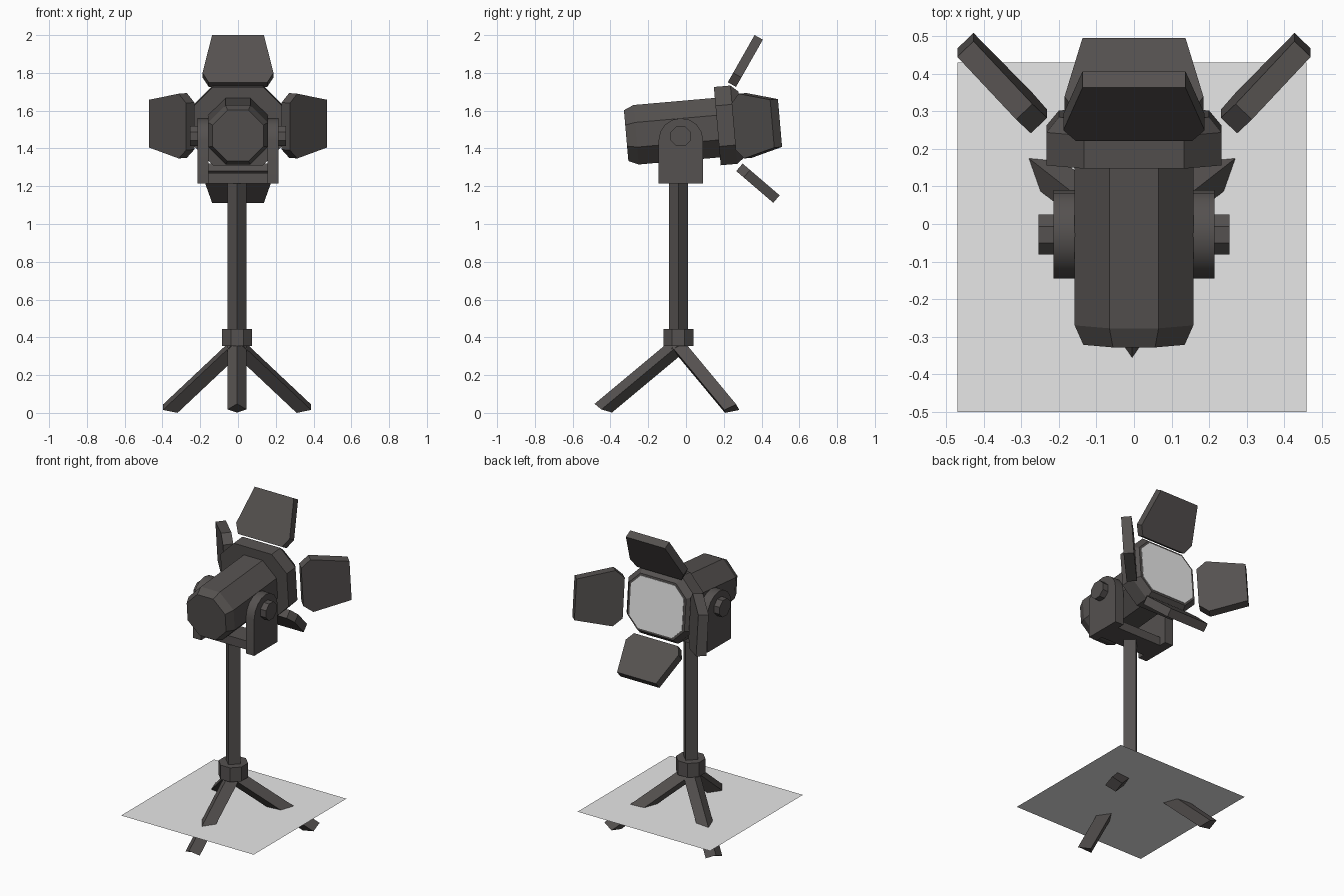
import bpy, bmesh, math
from mathutils import Vector, Matrix

if "Cube" in bpy.data.objects:
    bpy.data.objects.remove(bpy.data.objects["Cube"])


def material(name, rgb):
    m = bpy.data.materials.new(name)
    m.diffuse_color = (*rgb, 1)
    m.use_nodes = True
    m.node_tree.nodes["Principled BSDF"].inputs["Base Color"].default_value = m.diffuse_color
    return m


DARK = material("dark metal", (0.09, 0.082, 0.079))
LENS = material("lens grey", (0.8, 0.8, 0.8))
FLOOR = material("floor grey", (0.8, 0.8, 0.8))
CX, CY = -0.005, -0.04          # stand axis


def loft(name, loops, mat=DARK, matrix=Matrix()):
    """Skin a list of equal-length point loops and cap both ends."""
    bm = bmesh.new()
    rings = [[bm.verts.new(matrix @ Vector(p)) for p in loop] for loop in loops]
    n = len(rings[0])
    for a, b in zip(rings, rings[1:]):
        for i in range(n):
            j = (i + 1) % n
            bm.faces.new((a[i], a[j], b[j], b[i]))
    bm.faces.new(rings[0])
    if len(rings) > 1:
        bm.faces.new(rings[-1])
        bmesh.ops.recalc_face_normals(bm, faces=bm.faces)
    me = bpy.data.meshes.new(name)
    bm.to_mesh(me)
    bm.free()
    me.materials.append(mat)
    ob = bpy.data.objects.new(name, me)
    bpy.context.collection.objects.link(ob)
    return ob


def ngon(n, r, start=0.0):
    return [(r * math.cos(start + math.tau * i / n),
             r * math.sin(start + math.tau * i / n)) for i in range(n)]


def cut_rect(hx, hz, c):
    """Rectangle with cut corners."""
    return [(hx, hz - c), (hx - c, hz), (c - hx, hz), (-hx, hz - c),
            (-hx, c - hz), (c - hx, -hz), (hx - c, -hz), (hx, c - hz)]


R8 = 1 / math.cos(math.pi / 8)   # octagon apothem to radius

# Floor sheet
s = 0.465
loft("floor_sheet", [[(CX - s, CY - s + 0.005, 0.155), (CX + s, CY - s + 0.005, 0.155),
                      (CX + s, CY + s + 0.005, 0.155), (CX - s, CY + s + 0.005, 0.155)]], FLOOR)

# Pole and collar
loft("pole", [[(CX + x, CY + y, z) for x, y in ngon(4, 0.05)] for z in (0.37, 1.23)])
loft("pole_collar", [[(CX + x, CY + y, z) for x, y in ngon(8, 0.08 * R8, math.pi / 8)]
                     for z in (0.355, 0.445)])


# Tripod legs: diamond section, slanted foot
def leg(name, angle, top, bottom):
    mid = ((top[0] + bottom[0]) / 2 + 0.01, (top[1] + bottom[1]) / 2 - 0.007)
    end = [(top[0], 0, top[1]), (mid[0], 0.05, mid[1]),
           (bottom[0], 0, bottom[1]), (mid[0], -0.05, mid[1])]
    reach, rise = mid[0], 0.34
    start = [(x - reach, y, z + rise) for x, y, z in end]
    loft(name, [start, end], DARK,
         Matrix.Translation((CX, CY, 0)) @ Matrix.Rotation(math.radians(angle), 4, 'Z'))


leg("front_leg", -90, (0.444, 0.048), (0.352, 0.002))
leg("back_leg_right", 38, (0.497, 0.045), (0.40, 0.0))
leg("back_leg_left", 142, (0.497, 0.045), (0.40, 0.0))

# Yoke: crossbar, rounded arms, knobs
loft("yoke_crossbar", [[(x, -0.1, 1.215), (x, 0.045, 1.215), (x, 0.045, 1.27), (x, -0.1, 1.27)]
                       for x in (-0.17, 0.17)])
arc = [(-0.027 + 0.118 * math.cos(math.pi * i / 8), 1.445 + 0.115 * math.sin(math.pi * i / 8))
       for i in range(9)]
profile = [(-0.145, 1.215), (0.091, 1.215)] + arc
smooth = []
for side, label in ((-1, "left"), (1, "right")):
    smooth.append(loft("yoke_arm_" + label, [[(side * x, y, z) for y, z in profile]
                                             for x in (0.157, 0.215)]))
    loft("tilt_knob_" + label, [[(side * x, y - 0.028, z + 1.465)
                                 for y, z in ngon(8, 0.053 * R8, math.pi / 8)]
                                for x in (0.21, 0.254)])

# Lamp head, tilted up about the yoke
HEAD = Matrix.Translation((0, -0.03, 1.493)) @ Matrix.Rotation(math.radians(5), 4, 'X')


def head_part(name, sections, mat=DARK):
    loft(name, [[(x, v, w + lift) for x, w in loop] for v, lift, loop in sections], mat, HEAD)


head_part("lamp_body", [(-0.288, 0, ngon(8, 0.135 * R8, math.pi / 8)),
                        (-0.235, 0, ngon(8, 0.158 * R8, math.pi / 8)),
                        (0.21, 0, ngon(8, 0.158 * R8, math.pi / 8))])
head_part("lamp_rim", [(0.197, 0.008, cut_rect(0.233, 0.208, 0.1)),
                       (0.285, 0.008, cut_rect(0.233, 0.208, 0.1)),
                       (0.325, 0.005, cut_rect(0.2, 0.175, 0.075))])
head_part("lens", [(0.32, 0.005, cut_rect(0.185, 0.162, 0.065)),
                   (0.328, 0.005, cut_rect(0.185, 0.162, 0.065))], LENS)


# Barn doors: six-sided plates hinged around the rim
def door(name, base, tip, across, halves, thick):
    base, tip, across = Vector(base), Vector(tip), Vector(across).normalized()
    along = tip - base
    normal = along.cross(across).normalized()
    a, b, c = halves
    outline = [(0, a), (0.2, b), (1, c), (1, -c), (0.2, -b), (0, -a)]
    loft(name, [[base + along * t + across * h + normal * (k * thick / 2) for t, h in outline]
                for k in (-1, 1)])


door("top_door", (0, 0.243, 1.738), (0, 0.385, 1.988), (1, 0, 0), (0.155, 0.188, 0.137), 0.05)
door("bottom_door", (0, 0.283, 1.3), (0, 0.479, 1.132), (1, 0, 0), (0.155, 0.185, 0.137), 0.052)
for side, label in ((-1, "left"), (1, "right")):
    door("side_door_" + label, (side * 0.253, 0.273, 1.517), (side * 0.449, 0.477, 1.533),
         (0, -0.087, 1), (0.125, 0.172, 0.127), 0.06)

# Soft shading on the rounded arms only
bpy.ops.object.select_all(action='DESELECT')
for ob in smooth:
    ob.select_set(True)
bpy.context.view_layer.objects.active = smooth[0]
bpy.ops.object.shade_smooth_by_angle(angle=math.radians(35))
